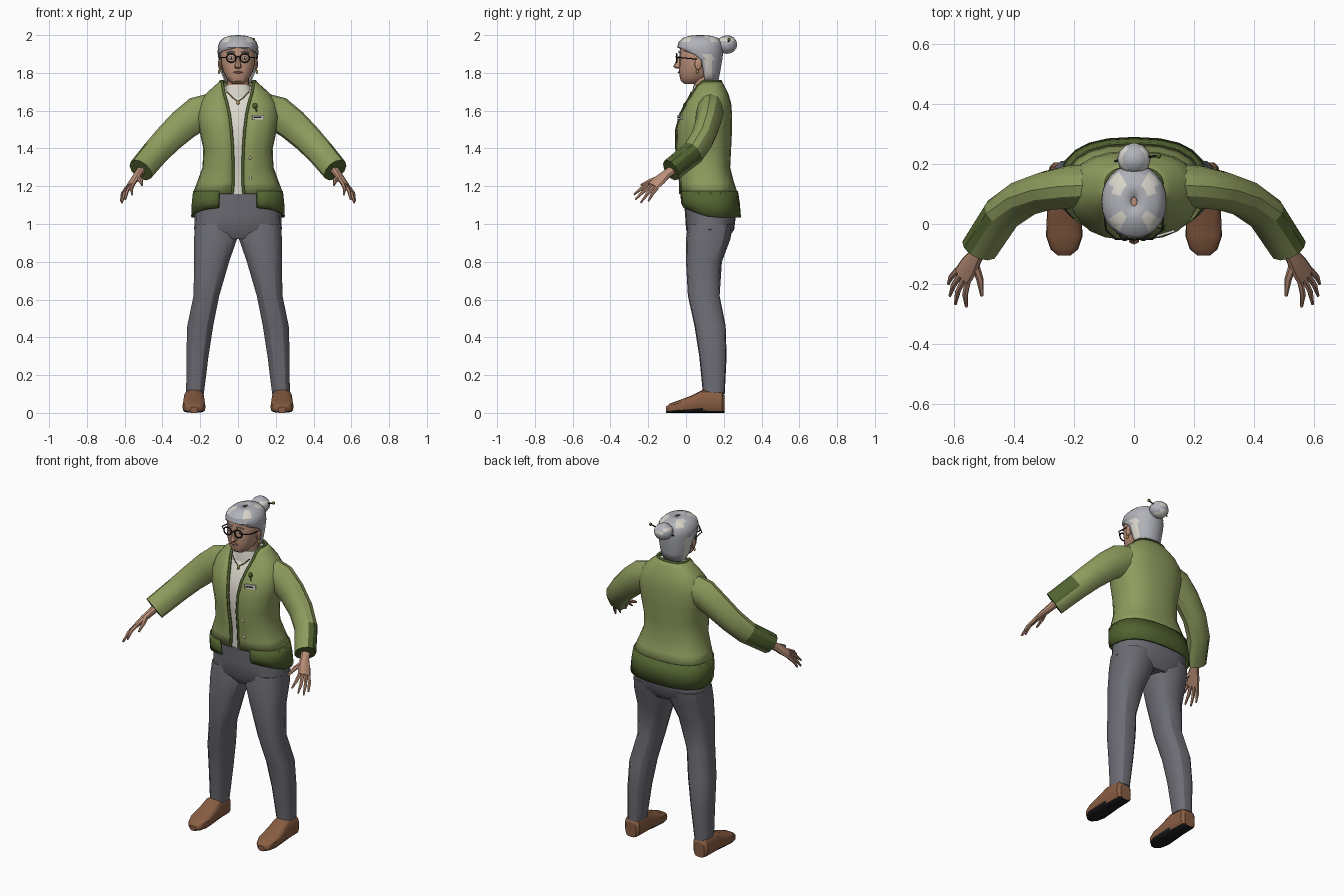
import bpy, bmesh
from math import sin, cos, pi, asin, atan2, copysign
from mathutils import Vector

if "Cube" in bpy.data.objects:
    bpy.data.objects.remove(bpy.data.objects["Cube"])


def material(name, r, g, b):
    m = bpy.data.materials.new(name)
    m.use_nodes = True
    m.diffuse_color = (r, g, b, 1)
    m.node_tree.nodes["Principled BSDF"].inputs["Base Color"].default_value = (r, g, b, 1)
    return m


green = material("cardigan green", .27, .33, .11)
moss = material("dark trim green", .085, .125, .03)
grey = material("trouser grey", .15, .15, .175)
flesh = material("skin", .50, .28, .19)
silver = material("silver hair", .44, .45, .49)
cream = material("cream white", .70, .68, .60)
brown = material("shoe brown", .25, .11, .055)
black = material("black", .012, .012, .012)
rose = material("lip rose", .33, .13, .10)
gold = material("gold", .45, .30, .08)


def finish(obj, mats, mirror=False, thickness=0, smooth=True):
    for m in mats:
        obj.data.materials.append(m)
    bpy.context.collection.objects.link(obj)
    if smooth:
        bpy.ops.object.select_all(action='DESELECT')
        obj.select_set(True)
        bpy.context.view_layer.objects.active = obj
        bpy.ops.object.shade_smooth_by_angle()
    if thickness:
        mod = obj.modifiers.new("thickness", 'SOLIDIFY')
        mod.thickness, mod.offset = thickness, 0
    if mirror:
        obj.modifiers.new("mirror", 'MIRROR')
    return obj


def build(bm, name, mats, rule=None, **kw):
    bmesh.ops.remove_doubles(bm, verts=bm.verts, dist=1e-5)
    bmesh.ops.recalc_face_normals(bm, faces=bm.faces)
    bm.normal_update()
    if rule:
        for f in bm.faces:
            f.material_index = int(rule(f.calc_center_median(), f.normal))
    mesh = bpy.data.meshes.new(name)
    bm.to_mesh(mesh)
    bm.free()
    return finish(bpy.data.objects.new(name, mesh), mats, **kw)


def loft(name, rings, *mats, caps=True, **kw):
    """Skin a list of rings; a closed ring repeats its first point at the end."""
    bm = bmesh.new()
    rows = [[bm.verts.new(p) for p in ring] for ring in rings]
    for a, b in zip(rows, rows[1:]):
        for i in range(len(a) - 1):
            bm.faces.new((a[i], a[i + 1], b[i + 1], b[i]))
    if caps:
        bm.faces.new(rows[0][:-1])
        bm.faces.new(rows[-1][:-1])
    return build(bm, name, mats, **kw)


def power(v, p):
    return copysign(abs(v) ** p, v)


def level(z, w, front, back, gap=0, lift=0, x=0, n=20, p=.8):
    """Horizontal ring, optionally open at the front by a half width."""
    mid, depth = (front + back) / 2, (back - front) / 2
    start = asin(min(1, gap / w) ** (1 / p))
    angles = [start + (2 * pi - 2 * start) * i / n for i in range(n + 1)]
    return [Vector((x + w * power(sin(a), p), mid - depth * power(cos(a), p),
                    z + lift * max(0, cos(a)))) for a in angles]


def tube(name, points, radii, ref, *mats, n=10, **kw):
    pts = [Vector(p) for p in points]
    rings = []
    for i, (p, (wide, thin)) in enumerate(zip(pts, radii)):
        t = (pts[min(i + 1, len(pts) - 1)] - pts[max(i - 1, 0)]).normalized()
        u = (Vector(ref) - t * t.dot(Vector(ref))).normalized()
        v = t.cross(u)
        rings.append([p + u * wide * cos(2 * pi * k / n) + v * thin * sin(2 * pi * k / n)
                      for k in range(n + 1)])
    return loft(name, rings, *mats, **kw)


def ball(name, loc, size, *mats, segments=12, rule=None, mirror=False):
    bm = bmesh.new()
    bmesh.ops.create_uvsphere(bm, u_segments=segments, v_segments=8, radius=1)
    for v in bm.verts:
        v.co = Vector(loc) + v.co * Vector(size)
    return build(bm, name, mats, rule, mirror=mirror)


def cord(name, points, radius, mat, cyclic=False, mirror=False):
    curve = bpy.data.curves.new(name, 'CURVE')
    curve.dimensions = '3D'
    curve.bevel_depth, curve.bevel_resolution = radius, 1
    line = curve.splines.new('POLY')
    line.points.add(len(points) - 1)
    for point, co in zip(line.points, points):
        point.co = (*co, 1)
    line.use_cyclic_u = cyclic
    return finish(bpy.data.objects.new(name, curve), [mat], mirror=mirror, smooth=False)


def plate(name, loc, size, turn, mat):
    bm = bmesh.new()
    bmesh.ops.create_cube(bm, size=1)
    obj = build(bm, name, [mat])
    obj.location, obj.scale, obj.rotation_euler.z = loc, size, turn


# Trousers: one mirrored leg and the hips
legs = [(.1, .18, .275, .09, .205), (.3, .155, .275, .07, .215), (.46, .13, .27, .045, .21),
        (.62, .098, .237, .01, .178), (.8, .045, .234, 0, .19), (.92, .003, .235, 0, .235),
        (1, 0, .23, .01, .25)]
loft("trouser_leg", [level(z, (b - a) / 2, f, k, x=(a + b) / 2, n=14) for z, a, b, f, k in legs],
     grey, mirror=True)
hips = [(.92, .13, .03, .22), (.97, .232, 0, .255), (1.05, .23, -.005, .265),
        (1.13, .215, -.012, .255), (1.18, .2, -.015, .24)]
loft("trouser_hips", [level(*s) for s in hips], grey)

# Shoes with dark soles
shoe = [(.205, .035, .09), (.19, .05, .115), (.09, .054, .122), (.03, .058, .092),
        (-.04, .061, .066), (-.085, .046, .05), (-.106, .02, .032)]
loft("shoe", [[(.233 + w * power(sin(a), .6), y, h / 2 + h / 2 * power(cos(a), .6))
               for a in [2 * pi * i / 16 for i in range(17)]] for y, w, h in shoe],
     brown, black, rule=lambda c, n: n.z < -.5 and c.z < .02, mirror=True)

# Cardigan body, open at the front, with the shirt following inside it
body = [(1.16, .236, -.03, .27, .03), (1.22, .213, -.03, .25, .025), (1.3, .184, -.035, .23, .025),
        (1.4, .18, -.05, .235, .028), (1.5, .202, -.05, .24, .035), (1.58, .213, -.03, .24, .045),
        (1.64, .2, 0, .235, .058), (1.69, .165, .03, .22, .073), (1.73, .12, .05, .2, .08),
        (1.755, .092, .06, .185, .085)]
rings = [level(*s) for s in body]
loft("cardigan_body", rings, green, caps=False, thickness=.008)
loft("shirt", [level(z, w - .015, f + .012, b - .012) for z, w, f, b, g in body[:-1]], cream)
loft("shirt_collar", [level(*s) for s in [(1.66, .088, .028, .18), (1.7, .077, .033, .168),
                                          (1.735, .068, .04, .158)]], cream)
hem = [(1.175, .234, -.034, .27, .1), (1.11, .241, -.028, .28, .1),
       (1.035, .244, -.015, .286, .1, .055)]
loft("cardigan_hem", [level(*s) for s in hem], moss, caps=False, thickness=.01)
cord("cardigan_edge", [r[0] for r in rings] + rings[-1][1:-1] + [r[-1] for r in rings[::-1]],
     .008, moss)

# Sleeves
tube("sleeve", [(.13, .13, 1.615), (.21, .125, 1.585), (.29, .112, 1.525), (.37, .085, 1.45),
                (.44, .035, 1.375), (.515, -.08, 1.285)],
     [(.07, .08), (.072, .092), (.066, .085), (.063, .077), (.062, .072), (.058, .069)],
     (0, 1, 0), green, moss, n=12, mirror=True,
     rule=lambda c, n: c.x > .51)

# Hands
across = Vector((.57, .76, -.29))
knuckle = Vector((.573, -.175, 1.2))
tube("palm", [(.5, -.05, 1.3), (.528, -.105, 1.262), (.55, -.14, 1.232), knuckle],
     [(.028, .024), (.027, .021), (.037, .018), (.038, .013)], across, flesh, mirror=True)
tips = [("index", (.56, -.276, 1.155)), ("middle", (.597, -.268, 1.13)),
        ("ring", (.615, -.24, 1.112)), ("little", (.62, -.2, 1.12))]
for i, (label, tip) in enumerate(tips):
    root = knuckle + across * (i - 1.5) * .019
    bend = root.lerp(Vector(tip), .5) + Vector((.006, 0, .006))
    tube(label + "_finger", [root, bend, tip], [(.011, .011), (.01, .01), (.005, .005)],
         across, flesh, n=6, mirror=True)
tube("thumb", [(.533, -.13, 1.25), (.515, -.185, 1.23), (.508, -.24, 1.205)],
     [(.014, .014), (.013, .012), (.006, .006)], across, flesh, n=6, mirror=True)

# Head, neck and face
loft("neck", [level(1.68, .06, .045, .155), level(1.81, .056, .04, .15)], flesh)
head = [(1.742, .03, -.008, .06), (1.757, .05, -.027, .09), (1.78, .066, -.034, .13),
        (1.81, .08, -.037, .155), (1.85, .09, -.035, .17), (1.9, .092, -.035, .175),
        (1.95, .085, -.025, .165), (1.98, .05, .01, .13)]
loft("head", [level(*s) for s in head], flesh)
loft("nose", [level(*s, n=8) for s in [(1.822, .012, -.05, -.02), (1.832, .02, -.068, -.02),
                                       (1.85, .014, -.06, -.02), (1.89, .008, -.04, -.02)]], flesh)
ball("lips", (0, -.036, 1.803), (.026, .008, .006), rose)
ball("ear", (.095, .065, 1.848), (.011, .02, .032), flesh, mirror=True)
ball("earring", (.1, .06, 1.806), (.007, .007, .011), gold, mirror=True)
ball("eye", (.036, -.028, 1.878), (.014, .009, .008), cream, mirror=True)
ball("pupil", (.036, -.036, 1.878), (.005, .003, .005), black, mirror=True)
cord("eyebrow", [(.015, -.037, 1.908), (.035, -.037, 1.914), (.058, -.028, 1.906)],
     .004, silver, mirror=True)

# Glasses
cord("glasses_rim", [(.036 + .025 * cos(pi * i / 8), -.05, 1.879 + .023 * sin(pi * i / 8))
                     for i in range(16)], .004, black, cyclic=True, mirror=True)
cord("glasses_bridge", [(-.012, -.05, 1.882), (0, -.054, 1.887), (.012, -.05, 1.882)], .003, black)
cord("glasses_temple", [(.061, -.05, 1.882), (.094, -.02, 1.88), (.1, .06, 1.872)],
     .003, black, mirror=True)

# Hair: nape and cap in one shell, with pale streaks
hair = [(1.745, .062, .04, .165, .062), (1.8, .086, .01, .176, .086), (1.87, .1, -.025, .188, .1),
        (1.9, .104, -.038, .192, .1), (1.915, .105, -.042, .193, .085), (1.935, .104, -.043, .193),
        (1.962, .095, -.036, .186), (1.982, .075, -.015, .168), (1.992, .045, .018, .135),
        (1.996, .01, .06, .09)]
loft("hair", [level(*s, n=24, p=.95) for s in hair], silver, cream, caps=False, thickness=.008,
     rule=lambda c, n: (1.965 < c.z < 1.99 and .035 < abs(c.x) < .07 and abs(c.y - .075) > .03)
     or (c.z < 1.89 and .095 < c.y < .135))
ball("hair_bun", (0, .217, 1.95), (.056, .054, .049), silver, cream,
     rule=lambda c, n: int((atan2(c.x, c.z - 1.95) + pi) * 5 / pi) % 3 == 0)
cord("hairpin", [(-.065, .21, 1.935), (.08, .228, 1.975)], .004, black)
ball("hairpin_bead", (.082, .228, 1.976), (.009, .009, .009), moss)

# Necklace, badge, brooch and buttons
cord("necklace", [(-.06, .028, 1.7), (-.03, .014, 1.67), (0, .003, 1.65), (.03, .014, 1.67),
                  (.06, .028, 1.7)], .003, gold)
ball("pendant", (0, .002, 1.643), (.009, .005, .012), gold)
plate("name_badge", (.105, -.032, 1.565), (.064, .008, .026), .3, cream)
plate("badge_stripe", (.103, -.036, 1.565), (.045, .004, .008), .3, black)
ball("brooch", (.09, -.008, 1.625), (.014, .008, .016), moss)
cord("brooch_stem", [(.09, -.012, 1.62), (.1, -.018, 1.595)], .004, moss)
for z, y in [(1.35, -.044), (1.245, -.03)]:
    ball("button", (.065, y, z), (.008, .005, .008), cream, segments=8)
